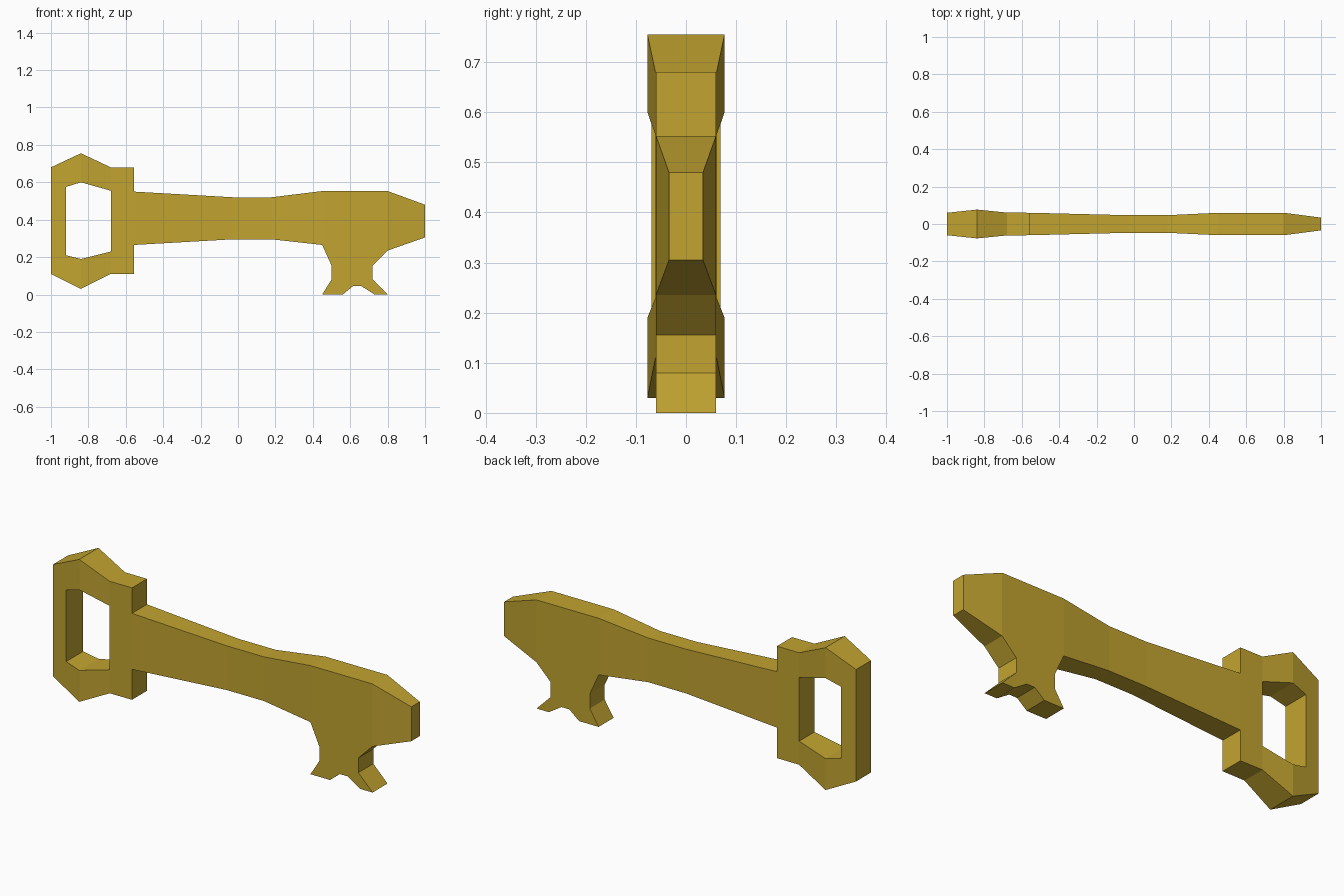
import bpy
import bmesh

cube = bpy.data.objects.get("Cube")
if cube:
    bpy.data.objects.remove(cube, do_unlink=True)

# Brass material
brass = bpy.data.materials.new("old brass")
brass.use_nodes = True
brass.diffuse_color = (0.54, 0.37, 0.03, 1)
brass.node_tree.nodes["Principled BSDF"].inputs["Base Color"].default_value = brass.diffuse_color

# Side profile (x, z): bow, upper shaft, tip, bit, lower shaft
outline = [
    (-1, .68), (-.84, .755), (-.68, .68), (-.555, .68), (-.555, .55),
    (-.03, .52), (.18, .52), (.45, .553), (.8, .553), (1, .48), (1, .305),
    (.8, .235), (.72, .155), (.72, .08), (.8, 0), (.73, 0), (.66, .045),
    (.615, .045), (.56, 0), (.45, 0), (.5, .08), (.5, .155), (.45, .265),
    (.18, .295), (-.03, .295), (-.555, .265), (-.555, .11), (-.68, .11),
    (-.84, .03), (-1, .11),
]
bow_hole = [(-.92, .575), (-.84, .6), (-.68, .555), (-.68, .23), (-.84, .19), (-.92, .21)]

# Half thickness at stations along the length
stations = [(-1, .06), (-.84, .077), (-.68, .061), (-.555, .06), (-.03, .047),
            (.18, .047), (.45, .06), (.8, .06), (1, .034)]


def half_thickness(x):
    for (x0, t0), (x1, t1) in zip(stations, stations[1:]):
        if x <= x1 + 1e-5:
            return t0 + (t1 - t0) * (x - x0) / (x1 - x0)
    return stations[-1][1]


def add_loop(bm, points):
    verts = [bm.verts.new((x, 0, z)) for x, z in points]
    return [bm.edges.new((a, b)) for a, b in zip(verts, verts[1:] + verts[:1])]


# Fill the profile around the hole and cut it where the thickness changes
bm = bmesh.new()
edges = add_loop(bm, outline) + add_loop(bm, bow_hole)
bmesh.ops.triangle_fill(bm, edges=edges, use_beauty=True, normal=(0, -1, 0))
for x, _ in stations[1:-1]:
    bmesh.ops.bisect_plane(bm, geom=bm.verts[:] + bm.edges[:] + bm.faces[:],
                           dist=1e-4, plane_co=(x, 0, 0), plane_no=(1, 0, 0))

# Extrude to the back and taper both sides
front = bm.verts[:]
bmesh.ops.extrude_face_region(bm, geom=bm.faces[:], use_keep_orig=True)
front_set = set(front)
for v in bm.verts:
    v.co.y = half_thickness(v.co.x) * (-1 if v in front_set else 1)
bmesh.ops.recalc_face_normals(bm, faces=bm.faces[:])
bmesh.ops.dissolve_limit(bm, angle_limit=0.003, verts=bm.verts[:], edges=bm.edges[:])
bmesh.ops.triangulate(bm, faces=[f for f in bm.faces if len(f.verts) > 4])

mesh = bpy.data.meshes.new("key")
bm.to_mesh(mesh)
bm.free()
mesh.materials.append(brass)
key = bpy.data.objects.new("key", mesh)
bpy.context.collection.objects.link(key)
